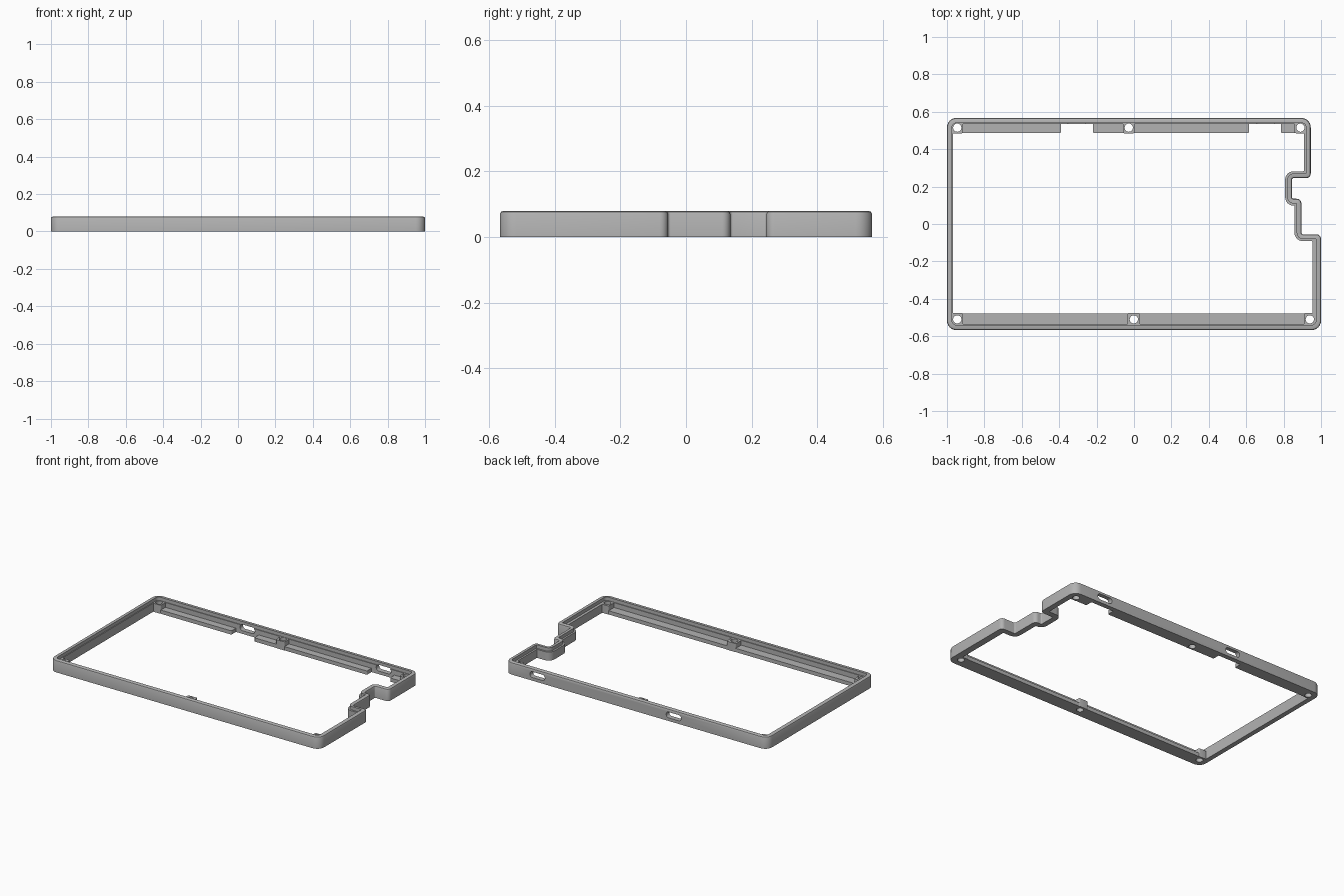
import bpy, bmesh, math
from mathutils import Vector

if "Cube" in bpy.data.objects:
    bpy.data.objects.remove(bpy.data.objects["Cube"])

GREY = (0.45, 0.45, 0.45, 1)
mat = bpy.data.materials.new("mid grey plastic")
mat.use_nodes = True
mat.diffuse_color = GREY
mat.node_tree.nodes["Principled BSDF"].inputs["Base Color"].default_value = GREY

HEIGHT, SHELF_Z, LEDGE_Z = 0.08, 0.057, 0.025


def make_object(name, bm):
    bmesh.ops.recalc_face_normals(bm, faces=bm.faces)
    mesh = bpy.data.meshes.new(name)
    bm.to_mesh(mesh)
    bm.free()
    mesh.materials.append(mat)
    obj = bpy.data.objects.new(name, mesh)
    bpy.context.collection.objects.link(obj)
    return obj


def box(name, x0, x1, y0, y1, z0, z1, radius=0, axis=2, segments=4):
    """Box whose edges along one axis are rounded."""
    bm = bmesh.new()
    bmesh.ops.create_cube(bm, size=1)
    for v in bm.verts:
        v.co = Vector((x0 + (v.co.x + .5) * (x1 - x0),
                       y0 + (v.co.y + .5) * (y1 - y0),
                       z0 + (v.co.z + .5) * (z1 - z0)))
    if radius:
        edges = [e for e in bm.edges
                 if abs((e.verts[0].co - e.verts[1].co).normalized()[axis]) > .9]
        bmesh.ops.bevel(bm, geom=edges, offset=radius, segments=segments,
                        profile=.5, affect='EDGES')
    return make_object(name, bm)


# Outline, counter-clockwise: x, y, corner radius, shelf depth of the edge that follows
OUTLINE = [
    (-1, -.567, .05, .032), (1, -.567, .05, .045),
    (1, -.055, .025, .037), (.895, -.055, .008, .037),
    (.895, .135, .025, .037), (.845, .135, .008, .037),
    (.845, .245, .008, .037), (.945, .245, .025, .037),
    (.945, .567, .05, .032), (-1, .567, .05, .032),
]


def offset_loop(depth, steps=6):
    """Rounded outline moved inwards; depth gives the inset of each edge."""
    pts = [Vector(p[:2]) for p in OUTLINE]
    n, loop = len(pts), []
    for i, p in enumerate(pts):
        a = (p - pts[i - 1]).normalized()
        b = (pts[(i + 1) % n] - p).normalized()
        da, db = depth(OUTLINE[i - 1]), depth(OUTLINE[i])
        corner = p + Vector((-a.y, a.x)) * da + Vector((-b.y, b.x)) * db
        convex = a.x * b.y - a.y * b.x > 0
        r = OUTLINE[i][2]
        r = max(r - max(da, db), .004) if convex else r + min(da, db)
        centre = corner + (b - a) * r
        for k in range(steps + 1):
            t = math.pi / 2 * k / steps
            loop.append(centre - b * r * math.cos(t) + a * r * math.sin(t))
    return loop


# Perimeter wall: rounded top edge, thin lip and inner shelf
profile = [
    (lambda e: 0, 0), (lambda e: 0, .07), (lambda e: .003, .077),
    (lambda e: .01, HEIGHT), (lambda e: min(.027, e[3] - .012) if e[3] == .037 else .027, HEIGHT),
    (lambda e: min(.027, e[3] - .012) if e[3] == .037 else .027, SHELF_Z),
    (lambda e: e[3], SHELF_Z), (lambda e: e[3], 0),
]
bm = bmesh.new()
rings = [[bm.verts.new((p.x, p.y, z)) for p in offset_loop(d)] for d, z in profile]
for i, ring in enumerate(rings):
    nxt = rings[(i + 1) % len(rings)]
    for j in range(len(ring)):
        k = (j + 1) % len(ring)
        bm.faces.new((ring[j], ring[k], nxt[k], nxt[j]))
wall = make_object("perimeter_wall", bm)
parts = [wall]

# Thin ledges along the back and front
BACK, FRONT, SIDE = .487, -.478, .542
for i, (x0, x1) in enumerate([(-.93, -.39), (-.22, -.04), (0, .615), (.785, .87)]):
    parts.append(box(f"back_ledge_{i + 1}", x0, x1, BACK, SIDE, 0, LEDGE_Z, .006))
for i, (x0, x1) in enumerate([(-.93, -.02), (.02, .925)]):
    parts.append(box(f"front_ledge_{i + 1}", x0, x1, -SIDE, FRONT, 0, LEDGE_Z))

# Screw posts: name, hole x, hole y, x range
POSTS = [
    ("back_right_post", -.945, .515, -.975, -.913),
    ("back_middle_post", -.028, .515, -.06, .004),
    ("back_left_post", .89, .515, .858, .917),
    ("front_right_post", -.945, -.51, -.975, -.913),
    ("front_middle_post", -.001, -.51, -.035, .033),
    ("front_left_post", .94, -.51, .908, .965),
]
cutters = []
for name, x, y, x0, x1 in POSTS:
    y0, y1 = (BACK - .002, SIDE) if y > 0 else (-SIDE, FRONT + .002)
    parts.append(box(name, x0, x1, y0, y1, 0, SHELF_Z, .008))
    bm = bmesh.new()
    bmesh.ops.create_cone(bm, cap_ends=True, segments=24, radius1=.022, radius2=.022, depth=.3)
    bmesh.ops.translate(bm, verts=bm.verts, vec=(x, y, .04))
    cutters.append((make_object("hole_cutter", bm), x, y))

# Rounded port slots through the back wall
for x in (-.305, .705):
    slot = box("slot_cutter", x - .055, x + .055, .5, .62, .021, .06, .018, axis=1, segments=6)
    cutters.append((slot, x, None))


def cut(target, cutter):
    bpy.context.view_layer.objects.active = target
    mod = target.modifiers.new("cut", 'BOOLEAN')
    mod.operation, mod.solver, mod.object = 'DIFFERENCE', 'EXACT', cutter
    bpy.ops.object.modifier_apply(modifier=mod.name)


# Cut every part that a hole or slot passes through
for cutter, x, y in cutters:
    for part in parts:
        xs = [v.co.x for v in part.data.vertices]
        ys = [v.co.y for v in part.data.vertices]
        near = y is not None and (min(xs) < x + .03 and max(xs) > x - .03
                                  and min(ys) < y < max(ys))
        if part is wall or near:
            cut(part, cutter)
for cutter, _, _ in cutters:
    bpy.data.objects.remove(cutter)

bpy.ops.object.select_all(action='DESELECT')
for part in parts:
    part.select_set(True)
bpy.context.view_layer.objects.active = wall
bpy.ops.object.shade_smooth_by_angle(angle=math.radians(30))
